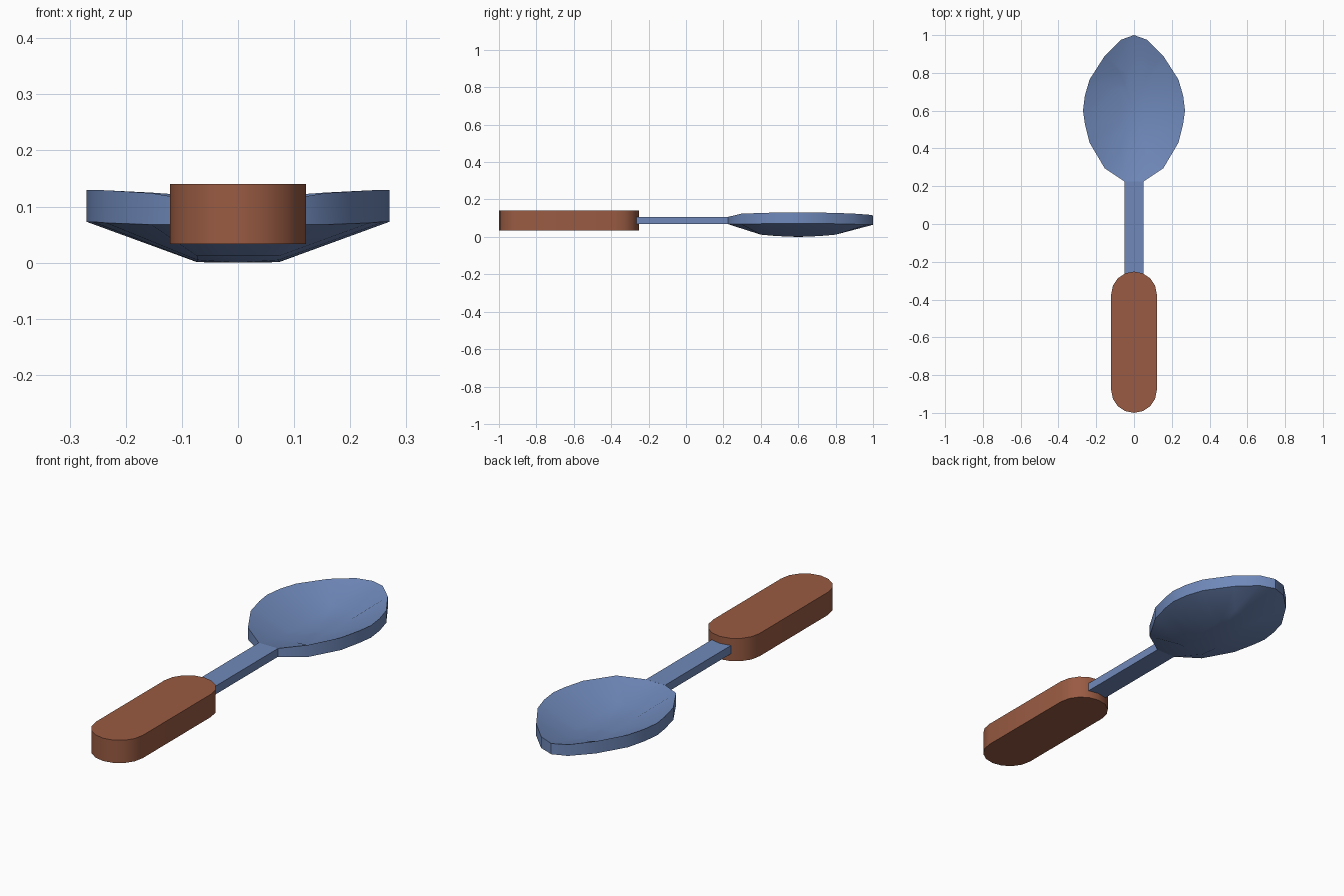
import bpy, bmesh, math

if "Cube" in bpy.data.objects:
    bpy.data.objects.remove(bpy.data.objects["Cube"])


def material(name, color):
    m = bpy.data.materials.new(name)
    m.diffuse_color = (*color, 1)
    m.use_nodes = True
    m.node_tree.nodes["Principled BSDF"].inputs["Base Color"].default_value = m.diffuse_color
    return m


metal = material("blue_metal", (0.16, 0.25, 0.49))
wood = material("brown_grip", (0.32, 0.105, 0.056))


def finish(name, bm, mat, angle):
    bmesh.ops.recalc_face_normals(bm, faces=bm.faces)
    me = bpy.data.meshes.new(name)
    bm.to_mesh(me)
    bm.free()
    me.materials.append(mat)
    ob = bpy.data.objects.new(name, me)
    bpy.context.collection.objects.link(ob)
    bpy.ops.object.select_all(action='DESELECT')
    ob.select_set(True)
    bpy.context.view_layer.objects.active = ob
    bpy.ops.object.shade_smooth_by_angle(angle=math.radians(angle))
    return ob


def prism(name, outline, z0, z1, mat, angle):
    bm = bmesh.new()
    low = [bm.verts.new((x, y, z0)) for x, y in outline]
    high = [bm.verts.new((x, y, z1)) for x, y in outline]
    bm.faces.new(low)
    bm.faces.new(high)
    n = len(outline)
    for i in range(n):
        j = (i + 1) % n
        bm.faces.new((low[i], low[j], high[j], high[i]))
    return finish(name, bm, mat, angle)


# bowl: right half of the rim as x, y, lower z, upper z, from tip to neck
half = [(0, 1.0, .065, .115), (.07, .975, .066, .119), (.155, .89, .068, .125),
        (.235, .765, .071, .129), (.26, .68, .073, .13), (.27, .6, .073, .13),
        (.26, .53, .073, .13), (.235, .43, .071, .129), (.155, .295, .068, .124),
        (.05, .225, .068, .107)]
rim = half + [(-x, y, a, b) for x, y, a, b in reversed(half[1:])]


def clamp(v, limit):
    return max(-limit, min(limit, v))


def floor_point(x, y):
    fx, fy = clamp(x * .5, .073), clamp((y - .6) * .7, .2)
    return fx, .6 + fy, .001 + .011 * (fy / .2) ** 2


bm = bmesh.new()
n = len(rim)
rings = []
for side, lift in ((2, 0), (3, .05)):      # underside, then inside
    outer = [bm.verts.new((p[0], p[1], p[side])) for p in rim]
    inner = []
    for p in rim:
        x, y, z = floor_point(p[0], p[1])
        inner.append(bm.verts.new((x, y, z + lift)))
    centre = bm.verts.new((0, .6, lift))
    for i in range(n):
        j = (i + 1) % n
        bm.faces.new((outer[i], outer[j], inner[j], inner[i]))
        bm.faces.new((inner[i], inner[j], centre))
    rings.append(outer)
for i in range(n):                         # rim wall
    j = (i + 1) % n
    bm.faces.new((rings[0][i], rings[0][j], rings[1][j], rings[1][i]))
finish("bowl", bm, metal, 35)

# stem
prism("stem", [(-.05, -.268), (.05, -.268), (.05, .226), (-.05, .226)],
      .068, .107, metal, 30)

# grip with rounded ends
r, steps = .121, 8
grip = []
for cy, start in ((-.252 - r, 0), (-1 + r, math.pi)):
    for k in range(steps + 1):
        a = start + math.pi * k / steps
        grip.append((r * math.cos(a), cy + r * math.sin(a)))
prism("grip", grip, .033, .14, wood, 35)
